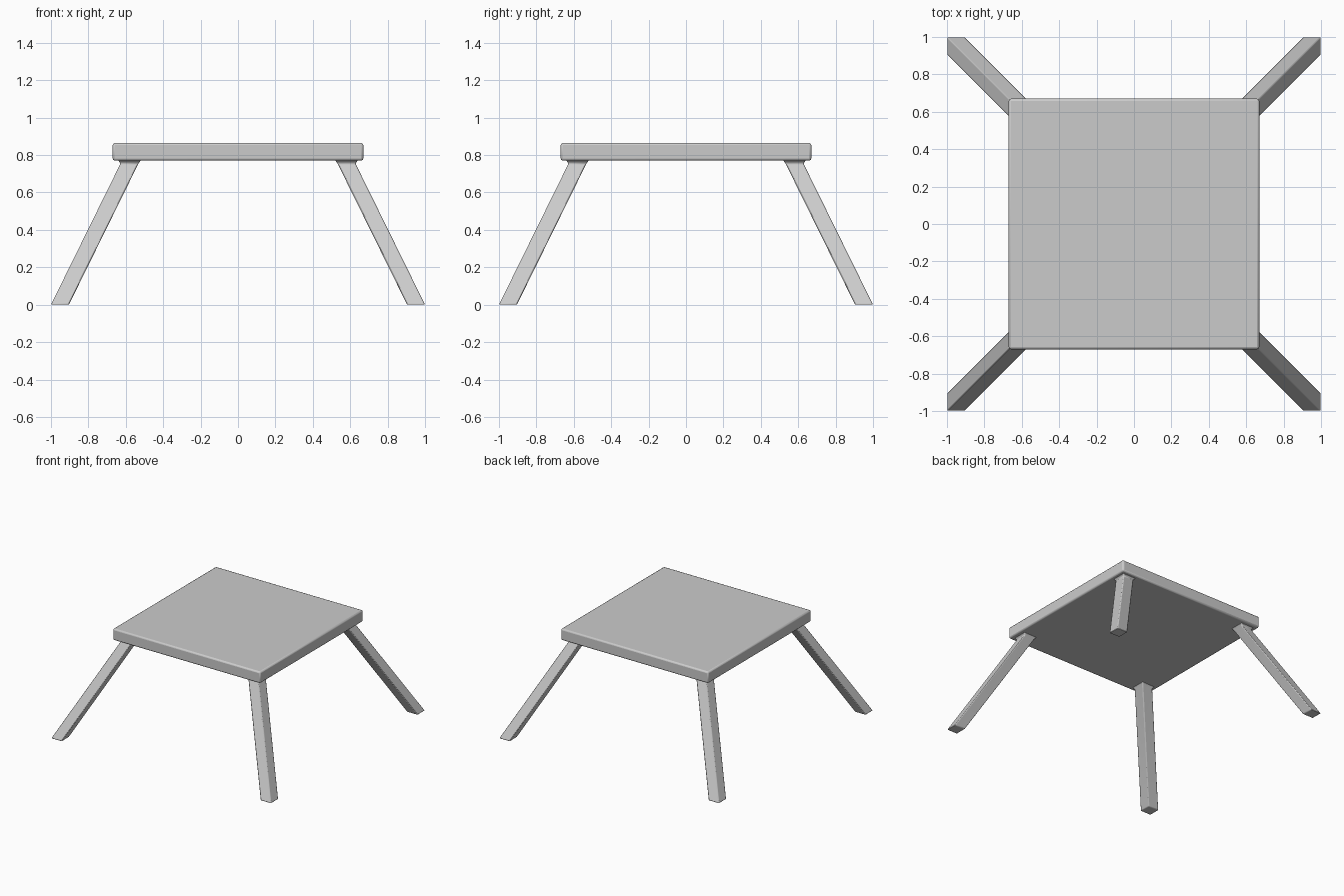
import bpy, bmesh

if "Cube" in bpy.data.objects:
    bpy.data.objects.remove(bpy.data.objects["Cube"])

def finish(ob, bevel, segments=2):
    m = ob.modifiers.new("bevel", 'BEVEL')
    m.width, m.segments = bevel, segments
    m.limit_method, m.angle_limit = 'ANGLE', 0.6
    bpy.ops.object.select_all(action='DESELECT')
    ob.select_set(True)
    bpy.context.view_layer.objects.active = ob
    bpy.ops.object.shade_smooth_by_angle()

def loft(name, sections):
    """Square sections (centre x, centre y, z, half width) joined into a closed solid."""
    bm = bmesh.new()
    rings = [[bm.verts.new((x + sx * h, y + sy * h, z))
              for sx, sy in ((-1, -1), (1, -1), (1, 1), (-1, 1))]
             for x, y, z, h in sections]
    for a, b in zip(rings, rings[1:]):
        for i in range(4):
            j = (i + 1) % 4
            bm.faces.new((a[i], a[j], b[j], b[i]))
    bm.faces.new(rings[0][::-1])
    bm.faces.new(rings[-1])
    bmesh.ops.recalc_face_normals(bm, faces=bm.faces)
    me = bpy.data.meshes.new(name)
    bm.to_mesh(me)
    bm.free()
    ob = bpy.data.objects.new(name, me)
    bpy.context.collection.objects.link(ob)
    return ob

# Square table top
top = loft("table_top", [(0, 0, 0.77, 0.67), (0, 0, 0.865, 0.67)])
finish(top, 0.012)

# Splayed legs, each with a small flare where it meets the top
for side, sx in (("left", -1), ("right", 1)):
    for end, sy in (("front", -1), ("back", 1)):
        leg = loft(f"{end}_{side}_leg", [
            (sx * 0.952, sy * 0.952, 0.0, 0.048),
            (sx * 0.580, sy * 0.580, 0.755, 0.048),
            (sx * 0.580, sy * 0.580, 0.772, 0.061)])
        finish(leg, 0.006)
